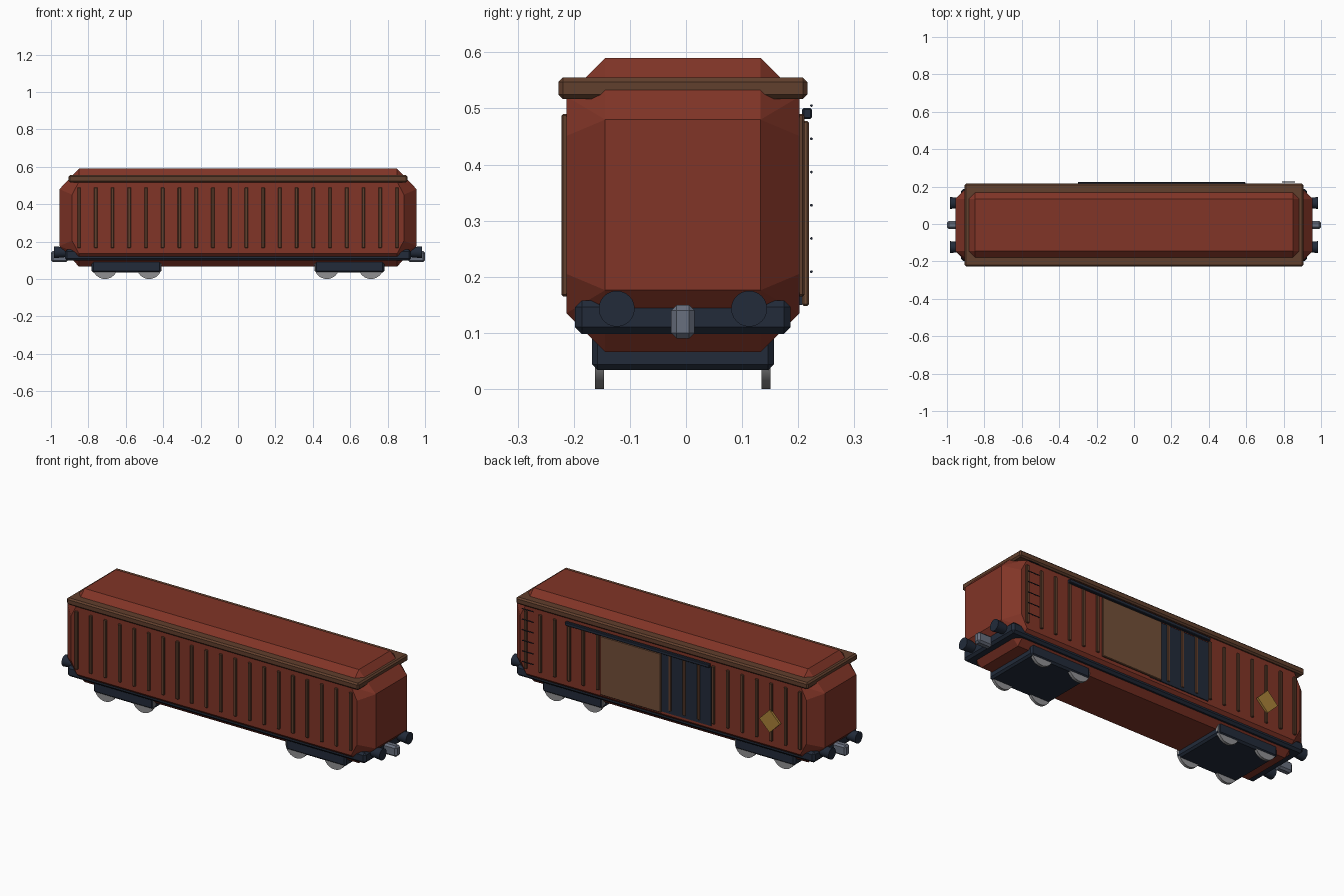
import bpy, bmesh, math
from itertools import product
from mathutils import Matrix

if "Cube" in bpy.data.objects:
    bpy.data.objects.remove(bpy.data.objects["Cube"])

YC = -0.0055  # centre line of the wagon body


def mat(name, rgb):
    m = bpy.data.materials.new(name)
    m.diffuse_color = (*rgb, 1)
    m.use_nodes = True
    m.node_tree.nodes["Principled BSDF"].inputs["Base Color"].default_value = m.diffuse_color
    return m


RED = mat("red_paint", (0.22, 0.035, 0.02))
BROWN = mat("brown_trim", (0.12, 0.05, 0.026))
WOOD = mat("door_wood", (0.17, 0.078, 0.04))
NAVY = mat("dark_iron", (0.016, 0.024, 0.042))
STEEL = mat("steel", (0.14, 0.16, 0.21))
GREY = mat("wheel_steel", (0.28, 0.28, 0.29))
YELLOW = mat("sign_yellow", (0.4, 0.22, 0.04))


def finish(name, bm, material):
    bmesh.ops.recalc_face_normals(bm, faces=bm.faces)
    me = bpy.data.meshes.new(name)
    bm.to_mesh(me)
    bm.free()
    ob = bpy.data.objects.new(name, me)
    bpy.context.collection.objects.link(ob)
    me.materials.append(material)
    return ob


def box(name, x, y, z, material, bevel=0.0, spin=0.0):
    """Box given by its (min, max) ranges, optionally turned about y."""
    bm = bmesh.new()
    bmesh.ops.create_cube(bm, size=1)
    size = [r[1] - r[0] for r in (x, y, z)]
    bmesh.ops.scale(bm, vec=size, verts=bm.verts)
    if bevel:
        bmesh.ops.bevel(bm, geom=bm.edges[:], offset=bevel, segments=1,
                        affect='EDGES', profile=0.5)
    ob = finish(name, bm, material)
    ob.location = [(r[0] + r[1]) / 2 for r in (x, y, z)]
    ob.rotation_euler.y = spin
    return ob


def cylinder(name, loc, r1, r2, depth, axis, material, sides=24):
    """Cylinder or cone whose r2 end points along the signed axis."""
    bm = bmesh.new()
    turn = {'x': Matrix.Rotation(math.pi / 2, 4, 'Y'),
            '-x': Matrix.Rotation(-math.pi / 2, 4, 'Y'),
            'y': Matrix.Rotation(-math.pi / 2, 4, 'X')}[axis]
    bmesh.ops.create_cone(bm, cap_ends=True, segments=sides, radius1=r1,
                          radius2=r2, depth=depth, matrix=turn)
    ob = finish(name, bm, material)
    ob.location = loc
    for p in ob.data.polygons:
        p.use_smooth = len(p.vertices) == 4
    for e in ob.data.edges:
        flats = [p for p in ob.data.polygons
                 if len(p.vertices) > 4 and tuple(e.key) in p.edge_keys]
        e.use_edge_sharp = bool(flats)
    return ob


# Chamfered body: hull of one corner pattern mirrored in all three axes
corner = [(0.955, 0.1385, 0.152), (0.887, 0.2075, 0.123),
          (0.85, 0.2075, 0.193), (0.85, 0.1385, 0.262)]
bm = bmesh.new()
for (px, py, pz), (sx, sy, sz) in product(corner, product((1, -1), repeat=3)):
    bm.verts.new((px * sx, YC + py * sy, 0.328 + pz * sz))
bmesh.ops.convex_hull(bm, input=bm.verts[:])
bmesh.ops.dissolve_limit(bm, angle_limit=0.01, verts=bm.verts[:], edges=bm.edges[:])
finish("wagon_body", bm, RED)

# Eave band and underframe
box("roof_eave", (-0.905, 0.905), (YC - 0.222, YC + 0.222), (0.517, 0.555), BROWN, 0.008)
box("underframe", (-0.925, 0.925), (YC - 0.192, YC + 0.192), (0.098, 0.158), NAVY, 0.012)

# Wall ribs on both sides
for i in range(20):
    x = -0.85 + i * 1.7 / 19
    for side, y0, y1 in (("front", -0.222, -0.205), ("back", 0.194, 0.211)):
        box(f"{side}_rib_{i}", (x - 0.009, x + 0.009), (y0, y1), (0.165, 0.49), BROWN, 0.003)

# Sliding door, open doorway and door rail on the back
box("doorway", (-0.30, 0.07), (0.19, 0.207), (0.15, 0.48), NAVY)
box("sliding_door", (0.005, 0.38), (0.207, 0.219), (0.148, 0.478), WOOD, 0.003)
box("door_rail", (-0.30, 0.595), (0.207, 0.2245), (0.481, 0.501), NAVY, 0.003)

# Diamond sign and ladder rungs
box("diamond_sign", (-0.715, -0.625), (0.205, 0.217), (0.235, 0.325), YELLOW, 0, math.pi / 4)
for i in range(6):
    cylinder(f"ladder_rung_{i}", (0.825, 0.2235, 0.209 + i * 0.0592),
             0.0025, 0.0025, 0.07, 'x', NAVY, 8)

# Running gear, couplers and buffers at each end
for s, end in ((-1, "left"), (1, "right")):
    axis = 'x' if s > 0 else '-x'
    xr = lambda a, b: tuple(sorted((a * s, b * s)))
    box(f"{end}_bogie", xr(0.41, 0.783), (YC - 0.162, YC + 0.162), (0.034, 0.1), NAVY, 0.01)
    box(f"{end}_coupler", xr(0.91, 1.0), (YC - 0.021, YC + 0.021), (0.09, 0.15), STEEL, 0.01)
    for t, side in ((-1, "front"), (1, "back")):
        cylinder(f"{end}_{side}_buffer", (s * 0.9425, YC + t * 0.118, 0.143),
                 0.024, 0.032, 0.085, axis, NAVY)
        for k, x in enumerate((0.475, 0.711)):
            cylinder(f"{end}_{side}_wheel_{k}", (s * x, YC + t * 0.1485, 0.067),
                     0.067, 0.067, 0.016, 'y', GREY, 32)
